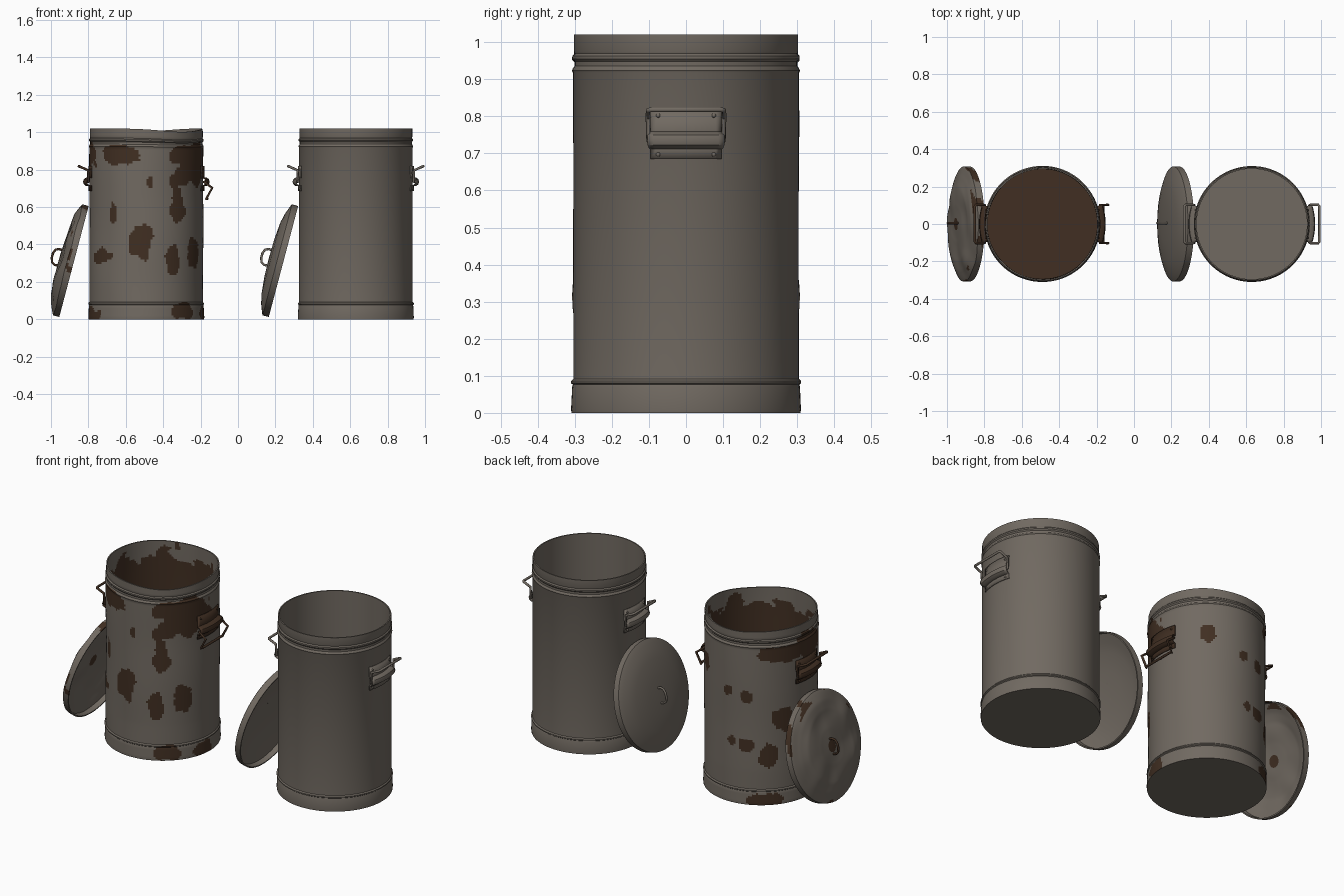
import bpy, bmesh
from math import sin, cos, pi, radians, degrees, atan2, hypot, exp, ceil
from mathutils import Matrix, Vector, noise

if "Cube" in bpy.data.objects:
    bpy.data.objects.remove(bpy.data.objects["Cube"], do_unlink=True)


def make_material(name, color):
    mat = bpy.data.materials.new(name)
    mat.use_nodes = True
    mat.diffuse_color = (*color, 1)
    mat.node_tree.nodes["Principled BSDF"].inputs["Base Color"].default_value = (*color, 1)
    return mat


STEEL = make_material("weathered_steel", (.165, .143, .12))
RUST = make_material("dark_rust", (.052, .028, .016))


def finish(obj, angle=35):
    bpy.ops.object.select_all(action="DESELECT")
    obj.select_set(True)
    bpy.context.view_layer.objects.active = obj
    bpy.ops.object.shade_smooth_by_angle(angle=radians(angle))
    return obj


def mesh_object(name, bm, mats, matrix):
    bmesh.ops.recalc_face_normals(bm, faces=bm.faces)
    mesh = bpy.data.meshes.new(name)
    bm.to_mesh(mesh)
    bm.free()
    for mat in mats:
        mesh.materials.append(mat)
    obj = bpy.data.objects.new(name, mesh)
    bpy.context.collection.objects.link(obj)
    obj.matrix_world = matrix
    return obj


def refine(profile, step):
    """Add points along a profile so that no segment is longer than step."""
    points = [profile[0]]
    for a, b in zip(profile, profile[1:]):
        n = max(1, ceil(hypot(b[0] - a[0], b[1] - a[1]) / step))
        points += [(a[0] + (b[0] - a[0]) * i / n, a[1] + (b[1] - a[1]) * i / n)
                   for i in range(1, n + 1)]
    return points


def lathe(name, profile, matrix, segments=96, paint=None, warp=None):
    """Spin a profile about z; paint picks rusted faces, warp dents the result."""
    bm = bmesh.new()
    rings = []
    for r, z in profile:
        if r == 0:
            rings.append([bm.verts.new((0, 0, z))] * segments)
        else:
            rings.append([bm.verts.new((r * cos(2 * pi * i / segments),
                                        r * sin(2 * pi * i / segments), z))
                          for i in range(segments)])
    for low, high in zip(rings, rings[1:]):
        for i in range(segments):
            j = (i + 1) % segments
            corners = dict.fromkeys((low[i], low[j], high[j], high[i]))
            face = bm.faces.new(list(corners))
            if paint and paint(face.calc_center_median()):
                face.material_index = 1
    if warp:
        for v in bm.verts:
            v.co = warp(v.co)
    return finish(mesh_object(name, bm, (STEEL, RUST), matrix))


def rod(name, points, radius, mat, matrix):
    curve = bpy.data.curves.new(name, "CURVE")
    curve.dimensions = "3D"
    curve.bevel_depth = radius
    curve.bevel_resolution = 2
    curve.use_fill_caps = True
    spline = curve.splines.new("POLY")
    spline.points.add(len(points) - 1)
    for p, co in zip(spline.points, points):
        p.co = (*co, 1)
    curve.materials.append(mat)
    obj = bpy.data.objects.new(name, curve)
    bpy.context.collection.objects.link(obj)
    obj.matrix_world = matrix
    bpy.ops.object.select_all(action="DESELECT")
    obj.select_set(True)
    bpy.context.view_layer.objects.active = obj
    bpy.ops.object.convert(target="MESH")
    return finish(bpy.context.object, 50)


# Rust patches on the wall: angle from the front, height, half width, half height (in %)
PATCHES = [(-25, 88, 22, 5), (-85, 88, 22, 9), (42, 88, 20, 6), (68, 82, 24, 11),
           (38, 76, 14, 6), (35, 61, 9, 11), (-6, 41, 12, 10), (-52, 34, 14, 4),
           (28, 31, 9, 8), (56, 36, 11, 7), (-36, 57, 4, 6), (4, 73, 3, 3),
           (-120, 88, 26, 5), (-160, 62, 6, 4), (-120, 47, 14, 8), (-160, 34, 9, 4),
           (-139, 29, 9, 7), (141, 75, 8, 5), (180, 65, 5, 3), (-176, 36, 5, 3),
           (-70, 3, 16, 4), (42, 4, 14, 5), (82, 3, 14, 5), (-142, 3, 17, 4)]


def can_rust(c):
    grain = noise.noise(c * 13) + .5 * noise.noise(c * 31)
    if c.z < .001:
        return False
    if hypot(c.x, c.y) < .2975:
        return c.z < .93 + .11 * grain
    angle = degrees(atan2(c.x, -c.y))
    for a, z, w, h in PATCHES:
        turn = (angle - a + 180) % 360 - 180
        if (turn / w) ** 2 + ((c.z * 100 - z) / h) ** 2 < 1 + .9 * grain:
            return True
    return False


def can_dents(c):
    angle = degrees(atan2(c.x, -c.y))
    f = 1 + .012 * noise.noise(Vector((c.x * 4, c.y * 4, c.z * 3))) * min(1, c.z * 5)
    sag = .018 * exp(-((angle - 40) / 35) ** 2) + .012 * exp(-((abs(angle) - 175) / 30) ** 2)
    return Vector((c.x * f, c.y * f, c.z - sag * max(0, (c.z - .9) / .12)))


def lid_rust(c):
    r = hypot(c.x, c.y)
    return (c.z > .06 and r < .035) or (r > .265 and noise.noise(c * 9) > .33)


def lid_dents(c):
    return c + Vector((0, 0, .012 * noise.noise(c * 8) * min(1, c.z * 14)))


CAN = [(0, 0), (.309, 0), (.31, .01), (.307, .07), (.305, .076), (.31, .08), (.31, .086),
       (.304, .092), (.304, .918), (.307, .924), (.304, .931), (.3, .936), (.3, .948),
       (.306, .955), (.306, .963), (.3, .969), (.302, .975), (.302, 1.02), (.295, 1.02),
       (.295, .06), (0, .06)]
LID = [(0, .08), (.1, .078), (.2, .069), (.25, .057), (.28, .046), (.3, .038), (.307, .034),
       (.307, 0), (.3, 0), (.299, .03), (.25, .047), (.2, .06), (.1, .069), (0, .071)]

# Handle side profiles: distance from the can axis, height
RAISED = [(.308, .735), (.312, .797), (.361, .818)]
HANGING = [(.308, .735), (.352, .703), (.326, .645)]
BRACKET = [(.308, .685), (.308, .713), (.322, .715), (.333, .724), (.336, .736),
           (.332, .748), (.32, .756), (.308, .758), (.308, .82)]


def handle(prefix, bail, mat, matrix):
    # Riveted bracket, rolled around the hinge and curved to the wall
    bm = bmesh.new()
    steps = 12
    columns = []
    for i in range(steps + 1):
        a = radians(-18 + 36 * i / steps)
        columns.append([bm.verts.new((r * cos(a), r * sin(a), z)) for r, z in BRACKET])
    for left, right in zip(columns, columns[1:]):
        for k in range(len(BRACKET) - 1):
            bm.faces.new((left[k], right[k], right[k + 1], left[k + 1]))
    plate = mesh_object(prefix + "_bracket", bm, [mat], matrix)
    solid = plate.modifiers.new("thickness", "SOLIDIFY")
    solid.thickness = .005
    solid.offset = 0
    finish(plate)
    # Rivets
    bm = bmesh.new()
    for z in (.697, .802):
        for side in (-1, 1):
            a = radians(14 * side)
            spot = Matrix.Translation((.31 * cos(a), .31 * sin(a), z))
            bmesh.ops.create_uvsphere(bm, u_segments=10, v_segments=6, radius=.006, matrix=spot)
    finish(mesh_object(prefix + "_rivets", bm, [mat], matrix))
    # Swinging bail
    arm = [(r, .102, z) for r, z in bail]
    tip_r, tip_z = bail[-1]
    half = [(.314, .07, .735)] + arm[:-1] + [(tip_r - .006, .102, tip_z - .002),
                                            (tip_r, .094, tip_z)]
    path = half + [(x, -y, z) for x, y, z in reversed(half)]
    rod(prefix + "_bail", path, .007, mat, matrix)


def trash_can(prefix, x, rusted):
    place = Matrix.Translation((x, 0, 0))
    fine = .012 if rusted else 9
    lathe(prefix + "_can", refine(CAN, fine), place, 180 if rusted else 96,
          can_rust if rusted else None, can_dents if rusted else None)
    metal = RUST if rusted else STEEL
    handle(prefix + "_left_handle", HANGING if rusted else RAISED, metal, place)
    handle(prefix + "_right_handle", RAISED, metal, place @ Matrix.Rotation(pi, 4, "Z"))
    # Lid leaning against the side
    lean = Matrix.Translation((x - .387, 0, .309)) @ Matrix.Rotation(-1.312, 4, "Y")
    lathe(prefix + "_lid", refine(LID, fine), lean, 120 if rusted else 96,
          lid_rust if rusted else None, lid_dents if rusted else None)
    grip = [(-.042, .07), (-.044, .095), (-.034, .112), (-.01, .12), (.015, .12),
            (.036, .111), (.044, .095), (.042, .07)]
    rod(prefix + "_lid_grip", [(u, .005, n) for u, n in grip], .0065, metal, lean)


trash_can("rusty", -.49, True)
trash_can("clean", .63, False)
